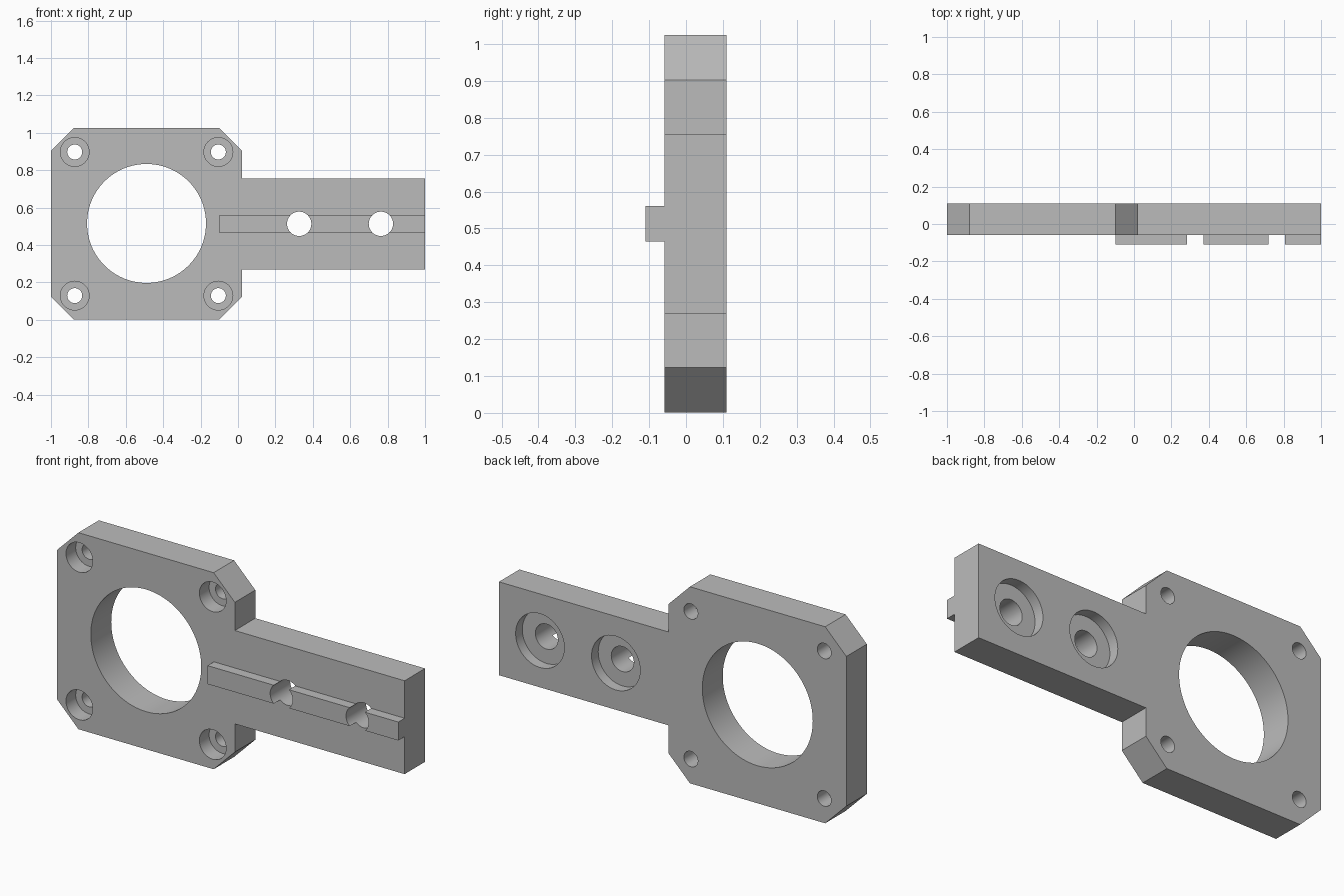
import bpy
import bmesh
from math import radians, pi
from mathutils import Matrix

if "Cube" in bpy.data.objects:
    bpy.data.objects.remove(bpy.data.objects["Cube"], do_unlink=True)

FRONT, BACK, RAIL_FRONT = -0.058, 0.11, -0.11
MID = 0.513          # height of the centre line
HOUSING_X = -0.489   # centre of the square housing
HALF = 0.5115        # half width of the housing
CHAMFER = 0.122

grey = bpy.data.materials.new("plain grey")
grey.use_nodes = True
grey.diffuse_color = (0.5, 0.5, 0.5, 1)
grey.node_tree.nodes["Principled BSDF"].inputs["Base Color"].default_value = (0.5, 0.5, 0.5, 1)


def add_object(name, bm):
    bmesh.ops.recalc_face_normals(bm, faces=bm.faces)
    mesh = bpy.data.meshes.new(name)
    bm.to_mesh(mesh)
    bm.free()
    mesh.materials.append(grey)
    obj = bpy.data.objects.new(name, mesh)
    bpy.context.collection.objects.link(obj)
    return obj


def extrude_profile(name, points, y0, y1):
    bm = bmesh.new()
    face = bm.faces.new([bm.verts.new((x, y0, z)) for x, z in points])
    side = bmesh.ops.extrude_face_region(bm, geom=[face])["geom"]
    moved = [v for v in side if isinstance(v, bmesh.types.BMVert)]
    bmesh.ops.translate(bm, verts=moved, vec=(0, y1 - y0, 0))
    return add_object(name, bm)


def cylinder(name, x, z, radius, y0, y1, sides=64):
    bm = bmesh.new()
    place = Matrix.Translation((x, (y0 + y1) / 2, z)) @ Matrix.Rotation(pi / 2, 4, "X")
    bmesh.ops.create_cone(bm, cap_ends=True, segments=sides, radius1=radius,
                          radius2=radius, depth=y1 - y0, matrix=place)
    obj = add_object(name, bm)
    obj.hide_render = True
    return obj


def combine(target, tool, operation):
    mod = target.modifiers.new(tool.name, "BOOLEAN")
    mod.operation = operation
    mod.solver = "EXACT"
    mod.object = tool
    bpy.context.view_layer.objects.active = target
    bpy.ops.object.modifier_apply(modifier=mod.name)
    bpy.data.objects.remove(tool, do_unlink=True)


# Chamfered housing and arm share one outline, mirrored about the centre line
right = HOUSING_X + HALF
left = HOUSING_X - HALF
upper = [(1, 0.243), (right, 0.243), (right, HALF - CHAMFER), (right - CHAMFER, HALF),
         (left + CHAMFER, HALF), (left, HALF - CHAMFER)]
outline = [(x, MID + h) for x, h in upper] + [(x, MID - h) for x, h in reversed(upper)]
bracket = extrude_profile("mounting_bracket", outline, FRONT, BACK)

# Locating rail along the front of the arm
rail = extrude_profile("locating_rail",
                       [(x, MID + h) for x, h in ((-0.098, -0.048), (1, -0.048), (1, 0.048), (-0.098, 0.048))],
                       RAIL_FRONT, FRONT + 0.02)
combine(bracket, rail, "UNION")

# Large central bore
cutters = [cylinder("main_bore", HOUSING_X, 0.515, 0.318, -0.3, 0.3, 96)]

# Corner screw holes, counterbored from the front
for sx in (-1, 1):
    for sz in (-1, 1):
        x, z = HOUSING_X + sx * 0.384, MID + sz * 0.384
        cutters.append(cylinder("corner_hole", x, z, 0.04, -0.3, 0.3))
        cutters.append(cylinder("corner_counterbore", x, z, 0.077, -0.3, FRONT + 0.08))

# Arm bolt holes, counterbored from the back
for x in (0.327, 0.764):
    cutters.append(cylinder("arm_hole", x, MID, 0.065, -0.3, 0.3))
    cutters.append(cylinder("arm_counterbore", x, MID, 0.14, BACK - 0.055, 0.3))

for cutter in cutters:
    combine(bracket, cutter, "DIFFERENCE")

# Smooth bores with crisp edges
bpy.ops.object.select_all(action="DESELECT")
bracket.select_set(True)
bpy.context.view_layer.objects.active = bracket
bpy.ops.object.shade_smooth_by_angle(angle=radians(30))
